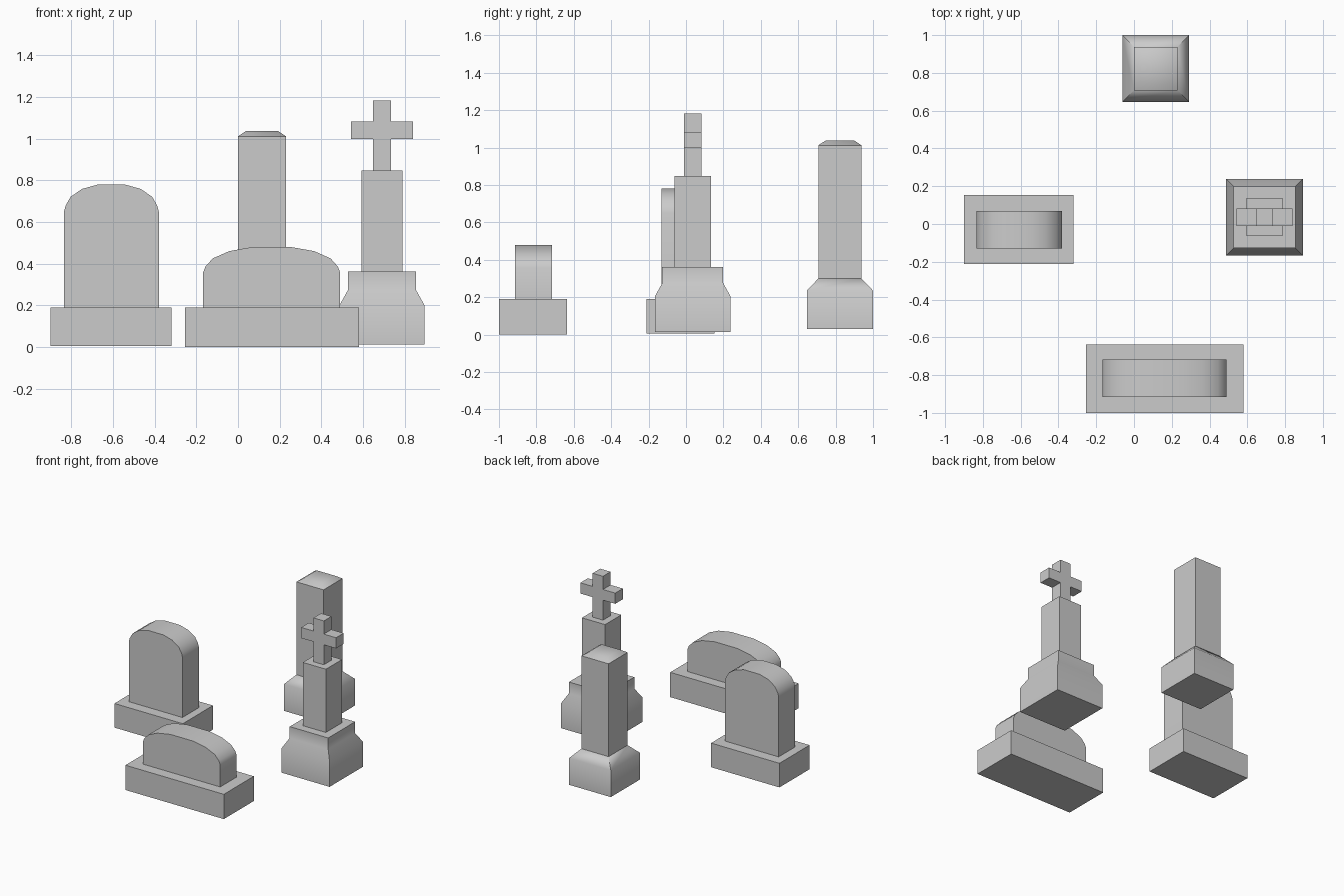
import bpy, bmesh, math

if "Cube" in bpy.data.objects:
    bpy.data.objects.remove(bpy.data.objects["Cube"])


def finish(name, bm):
    bmesh.ops.recalc_face_normals(bm, faces=bm.faces)
    me = bpy.data.meshes.new(name)
    bm.to_mesh(me)
    bm.free()
    ob = bpy.data.objects.new(name, me)
    bpy.context.collection.objects.link(ob)
    bpy.ops.object.select_all(action='DESELECT')
    ob.select_set(True)
    bpy.context.view_layer.objects.active = ob
    bpy.ops.object.shade_smooth_by_angle(angle=math.radians(50))
    return ob


def loft(name, centre, levels):
    """Closed stack of rectangles; each level is (half_x, half_y, z)."""
    bm = bmesh.new()
    cx, cy = centre
    rings = [[bm.verts.new((cx + sx * hx, cy + sy * hy, z))
              for sx, sy in ((-1, -1), (1, -1), (1, 1), (-1, 1))]
             for hx, hy, z in levels]
    for a, b in zip(rings, rings[1:]):
        for i in range(4):
            j = (i + 1) % 4
            bm.faces.new((a[i], a[j], b[j], b[i]))
    bm.faces.new(rings[0])
    bm.faces.new(rings[-1])
    return finish(name, bm)


def box(name, x0, x1, y0, y1, z0, z1):
    hx, hy = (x1 - x0) / 2, (y1 - y0) / 2
    return loft(name, ((x0 + x1) / 2, (y0 + y1) / 2), [(hx, hy, z0), (hx, hy, z1)])


def extrude_outline(name, outline, y0, y1):
    """Extrude an x-z outline along y."""
    bm = bmesh.new()
    face = bm.faces.new([bm.verts.new((x, y0, z)) for x, z in outline])
    new = bmesh.ops.extrude_face_region(bm, geom=[face])['geom']
    bmesh.ops.translate(bm, vec=(0, y1 - y0, 0),
                        verts=[v for v in new if isinstance(v, bmesh.types.BMVert)])
    return finish(name, bm)


def arched_slab(name, x0, x1, y0, y1, z0, spring, top):
    c, h = (x0 + x1) / 2, (x1 - x0) / 2
    # half of the arch: fraction of width, fraction of rise
    half = [(1.0, 0.0), (0.965, 0.23), (0.86, 0.55), (0.62, 0.84), (0.29, 1.0)]
    right = [(h, z0)] + [(f * h, spring + r * (top - spring)) for f, r in half]
    left = [(-x, z) for x, z in reversed(right)]
    extrude_outline(name, [(c + x, z) for x, z in right + left], y0, y1)


# Tall arched headstone
box("headstone_base", -0.90, -0.32, -0.212, 0.153, 0.005, 0.19)
arched_slab("headstone_slab", -0.835, -0.38, -0.13, 0.07, 0.19, 0.65, 0.78)

# Low wide headstone
box("wide_headstone_base", -0.255, 0.58, -1.0, -0.637, 0.0, 0.19)
arched_slab("wide_headstone_slab", -0.167, 0.49, -0.915, -0.717, 0.19, 0.36, 0.48)

# Pillar monument: flared plinth and chamfered shaft
pc = (0.115, 0.823)
loft("pillar_plinth", pc, [(0.177, 0.177, 0.03), (0.177, 0.177, 0.235), (0.115, 0.115, 0.30)])
loft("pillar_shaft", pc, [(0.115, 0.115, 0.30), (0.115, 0.115, 1.012), (0.077, 0.077, 1.037)])

# Cross monument: stepped plinth, pedestal and cross
cc = (0.691, 0.036)
loft("cross_plinth", cc, [(0.203, 0.203, 0.013), (0.203, 0.203, 0.203),
                          (0.163, 0.163, 0.275), (0.163, 0.163, 0.362)])
loft("cross_pedestal", cc, [(0.098, 0.098, 0.362), (0.098, 0.098, 0.847)])
a, b, lo, m0, m1, hi = 0.044, 0.148, 0.847, 1.0, 1.082, 1.183
side = [(a, lo), (a, m0), (b, m0), (b, m1), (a, m1), (a, hi)]
cross = side + [(-x, z) for x, z in reversed(side)]
extrude_outline("cross", [(cc[0] + x, z) for x, z in cross], cc[1] - 0.046, cc[1] + 0.046)
